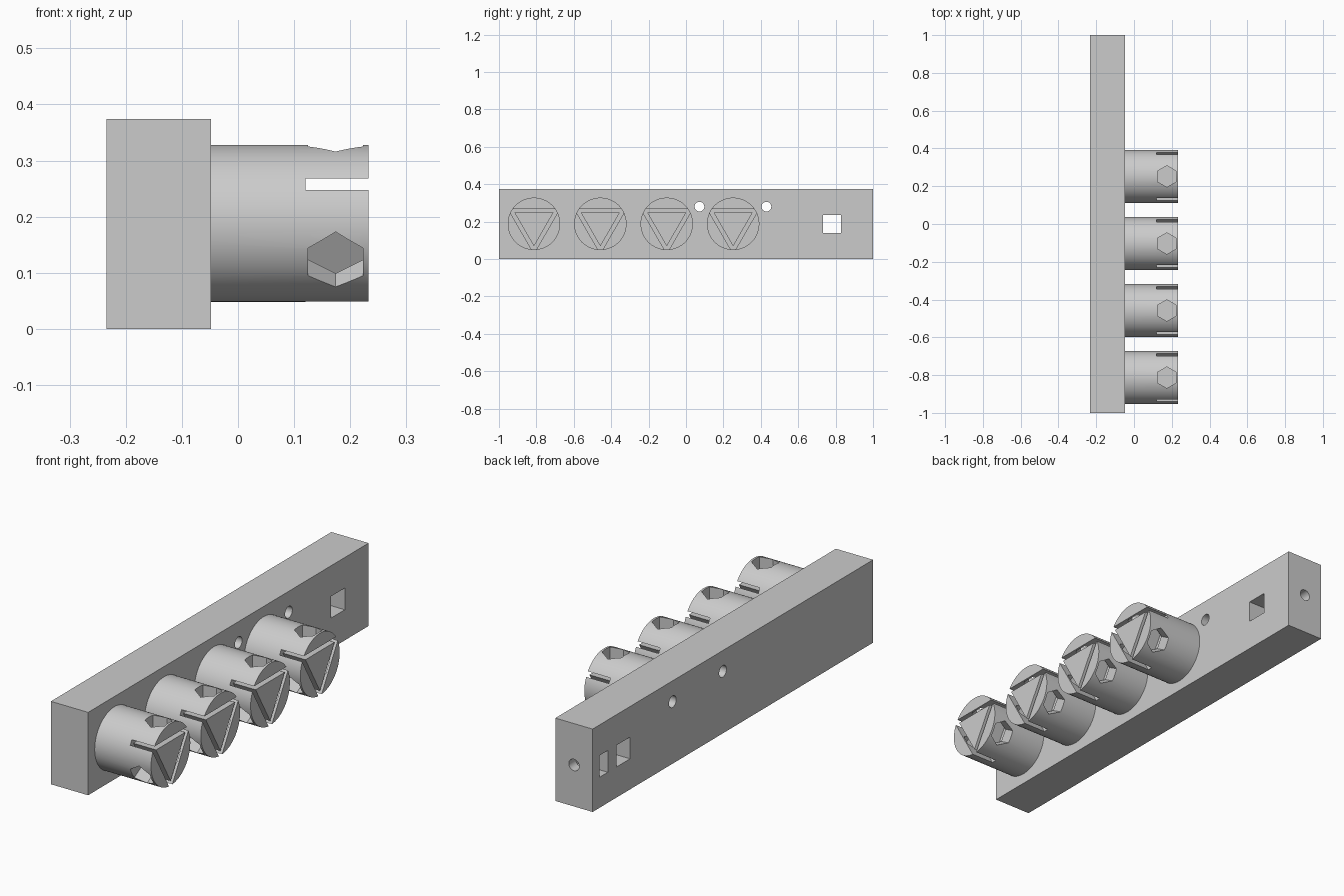
import bpy
import math
from mathutils import Matrix, Vector

if "Cube" in bpy.data.objects:
    bpy.data.objects.remove(bpy.data.objects["Cube"], do_unlink=True)

grey = bpy.data.materials.new("plain grey")
grey.use_nodes = True
grey.diffuse_color = (0.6, 0.6, 0.6, 1)
grey.node_tree.nodes["Principled BSDF"].inputs["Base Color"].default_value = (0.6, 0.6, 0.6, 1)


def box(name, low, high):
    """Box between two opposite corners, with its size baked into the mesh."""
    low, high = Vector(low), Vector(high)
    bpy.ops.mesh.primitive_cube_add(size=1)
    ob = bpy.context.object
    ob.name = name
    ob.data.transform(Matrix.Translation((low + high) / 2) @ Matrix.Diagonal((*(high - low), 1)))
    return ob


def rod(name, radius, start, end, sides):
    """Cylinder or prism running from one point to another."""
    start, end = Vector(start), Vector(end)
    bpy.ops.mesh.primitive_cylinder_add(vertices=sides, radius=radius, depth=(end - start).length)
    ob = bpy.context.object
    ob.name = name
    turn = Vector((0, 0, 1)).rotation_difference(end - start).to_matrix().to_4x4()
    ob.data.transform(Matrix.Translation((start + end) / 2) @ turn)
    return ob


def cut(target, cutter):
    """Subtract the cutter, apply the result and discard the cutter."""
    mod = target.modifiers.new("cut", "BOOLEAN")
    mod.operation = "DIFFERENCE"
    mod.solver = "EXACT"
    mod.object = cutter
    bpy.ops.object.select_all(action="DESELECT")
    bpy.context.view_layer.objects.active = target
    target.select_set(True)
    bpy.ops.object.modifier_apply(modifier=mod.name)
    bpy.data.objects.remove(cutter, do_unlink=True)


def finish(ob):
    ob.data.materials.clear()
    ob.data.materials.append(grey)
    bpy.ops.object.select_all(action="DESELECT")
    bpy.context.view_layer.objects.active = ob
    ob.select_set(True)
    bpy.ops.object.shade_smooth_by_angle(angle=math.radians(30))


BACK, FACE, TIP = -0.234, -0.048, 0.233
MID_X, MID_Z = (BACK + FACE) / 2, 0.187

# Mounting bar
bar = box("mounting_bar", (BACK, -1, 0), (FACE, 1, 0.374))
# Two round holes through the bar
for y in (0.072, 0.43):
    cut(bar, rod("screw_hole", 0.026, (-0.3, y, 0.28), (0.1, y, 0.28), 32))
# Square window through the bar
cut(bar, box("window", (-0.3, 0.733, 0.138), (0.1, 0.83, 0.236)))
# Blind nut slot in the back
cut(bar, box("nut_slot", (-0.3, 0.892, 0.138), (-0.09, 0.95, 0.236)))
# Bolt hole from the end into the window
cut(bar, rod("bolt_hole", 0.026, (MID_X, 0.78, MID_Z), (MID_X, 1.1, MID_Z), 32))
finish(bar)

# Round post, built about its own axis
post = rod("post_1", 0.14, (FACE, 0, 0), (TIP, 0, 0), 96)
for k in range(3):
    turn = Matrix.Rotation(k * math.tau / 3, 4, "X")
    # Straight slot cut into the tip
    slot = box("slot", (0.12, -0.2, 0.06), (0.3, 0.2, 0.08))
    slot.data.transform(turn)
    cut(post, slot)
    # Hexagonal pocket opening into the slot
    pocket = rod("pocket", 0.0566, (0.174, 0, 0.07), (0.174, 0, 0.2), 6)
    pocket.data.transform(turn)
    cut(post, pocket)
finish(post)

# Row of four posts
for i in range(4):
    ob = post if i == 0 else post.copy()
    if i:
        ob.name = f"post_{i + 1}"
        bpy.context.collection.objects.link(ob)
    ob.location = (0, -0.813 + 0.355 * i, MID_Z + 0.001)
